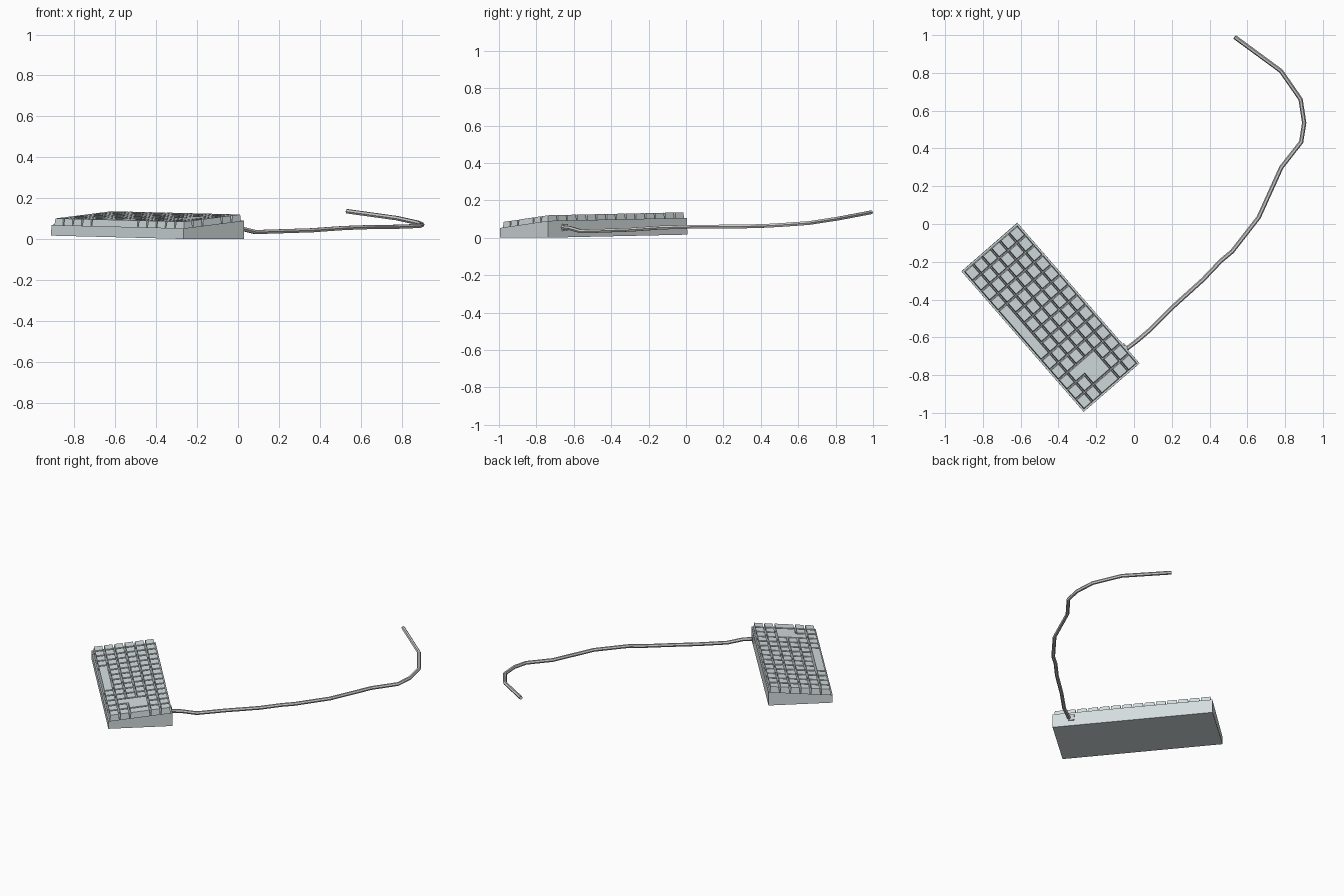
import bpy, bmesh, math
from mathutils import Matrix, Vector

if "Cube" in bpy.data.objects:
    bpy.data.objects.remove(bpy.data.objects["Cube"])


def material(name, rgb):
    m = bpy.data.materials.new(name)
    m.diffuse_color = (*rgb, 1)
    m.use_nodes = True
    m.node_tree.nodes["Principled BSDF"].inputs["Base Color"].default_value = m.diffuse_color
    return m


LIGHT = material("light_grey", (0.66, 0.72, 0.73))
CABLE = material("cable_grey", (0.60, 0.61, 0.60))

# Keyboard frame: x along the length, y towards the back, slightly tilted
ANGLE = math.atan2(-0.754, 0.656)
FRAME = (Matrix.Translation((-0.4425, -0.4935, 0.0085))
         @ Matrix.Rotation(ANGLE, 4, 'Z') @ Matrix.Rotation(0.0165, 4, 'Y'))
L, D = 0.986, 0.392
COLS, ROWS = 14, 6
PX, PY = 0.970 / COLS, 0.376 / ROWS


def slope(y):
    """Height of the case rim at depth y."""
    return 0.052 + (y + D / 2) / D * 0.038


def finish(name, bm, mat):
    bmesh.ops.recalc_face_normals(bm, faces=bm.faces)
    bm.transform(FRAME)
    me = bpy.data.meshes.new(name)
    bm.to_mesh(me)
    bm.free()
    ob = bpy.data.objects.new(name, me)
    me.materials.append(mat)
    bpy.context.collection.objects.link(ob)
    return ob


def prism(bm, low, high):
    a = [bm.verts.new(p) for p in low]
    b = [bm.verts.new(p) for p in high]
    n = len(a)
    bm.faces.new(a[::-1])
    top = bm.faces.new(b)
    for i in range(n):
        bm.faces.new((a[i], a[(i + 1) % n], b[(i + 1) % n], b[i]))
    return top


def rect(x0, y0, x1, y1):
    return [(x0, y0), (x1, y0), (x1, y1), (x0, y1)]


# Wedge case with a sunken key bed
bm = bmesh.new()
outer = rect(-L / 2, -D / 2, L / 2, D / 2)
top = prism(bm, [(x, y, 0) for x, y in outer],
            [(x, y, slope(y)) for x, y in outer])
bmesh.ops.inset_region(bm, faces=[top], thickness=0.007)
bmesh.ops.inset_region(bm, faces=[top], thickness=0.0005)
for v in top.verts:
    v.co.z -= 0.010
finish("case", bm, LIGHT)


def inset(pts, g):
    """Offset a counter-clockwise right-angled outline inwards."""
    out = []
    for i, p in enumerate(pts):
        p = Vector(p)
        e1 = (p - Vector(pts[i - 1])).normalized()
        e2 = (Vector(pts[(i + 1) % len(pts)]) - p).normalized()
        out.append(p + g * Vector((-e1.y - e2.y, e1.x + e2.x)))
    return out


def add_key(bm, cells):
    """Tapered keycap from an outline in column / row units."""
    pts = [((c - COLS / 2) * PX, (r - ROWS / 2) * PY) for c, r in cells]
    prism(bm, [(p.x, p.y, slope(p.y) - 0.011) for p in inset(pts, 0.002)],
          [(p.x, p.y, slope(p.y) + 0.031) for p in inset(pts, 0.0062)])


# Space bar, corner-shaped return key and tall side key
special = {
    "space_bar": rect(4, 0, 9, 1),
    "return_key": [(11, 1), (12, 1), (12, 2), (13, 2), (13, 4), (11, 4)],
    "tall_key": rect(13, 2, 14, 4),
}
for name, cells in special.items():
    bm = bmesh.new()
    add_key(bm, cells)
    finish(name, bm, LIGHT)

# Ordinary square keys fill the remaining cells
taken = {(c, 0) for c in range(4, 9)} | {(11, 1)}
taken |= {(c, r) for c in (11, 12, 13) for r in (2, 3)}
bm = bmesh.new()
for c in range(COLS):
    for r in range(ROWS):
        if (c, r) not in taken:
            add_key(bm, rect(c, r, c + 1, r + 1))
finish("keys", bm, LIGHT)

# Plug on the back edge
bm = bmesh.new()
px = 0.375
box = rect(px - 0.018, D / 2 - 0.01, px + 0.018, D / 2 + 0.008)
prism(bm, [(x, y, 0.035) for x, y in box], [(x, y, 0.072) for x, y in box])
finish("plug", bm, CABLE)

# Cable trailing away in straight segments
path = [(-0.045, -0.665, 0.055), (0.012, -0.622, 0.052), (0.085, -0.56, 0.034),
        (0.21, -0.435, 0.038), (0.365, -0.295, 0.043), (0.46, -0.195, 0.050),
        (0.52, -0.145, 0.054), (0.66, 0.035, 0.059), (0.78, 0.30, 0.060),
        (0.885, 0.434, 0.064), (0.901, 0.535, 0.070), (0.882, 0.66, 0.079),
        (0.778, 0.81, 0.102), (0.533, 0.99, 0.136)]
cu = bpy.data.curves.new("cable", 'CURVE')
cu.dimensions = '3D'
cu.bevel_depth = 0.0115
cu.bevel_resolution = 1
cu.use_fill_caps = True
sp = cu.splines.new('POLY')
sp.points.add(len(path) - 1)
for pt, co in zip(sp.points, path):
    pt.co = (*co, 1)
sp.use_smooth = False
cu.materials.append(CABLE)
cable = bpy.data.objects.new("cable", cu)
bpy.context.collection.objects.link(cable)
